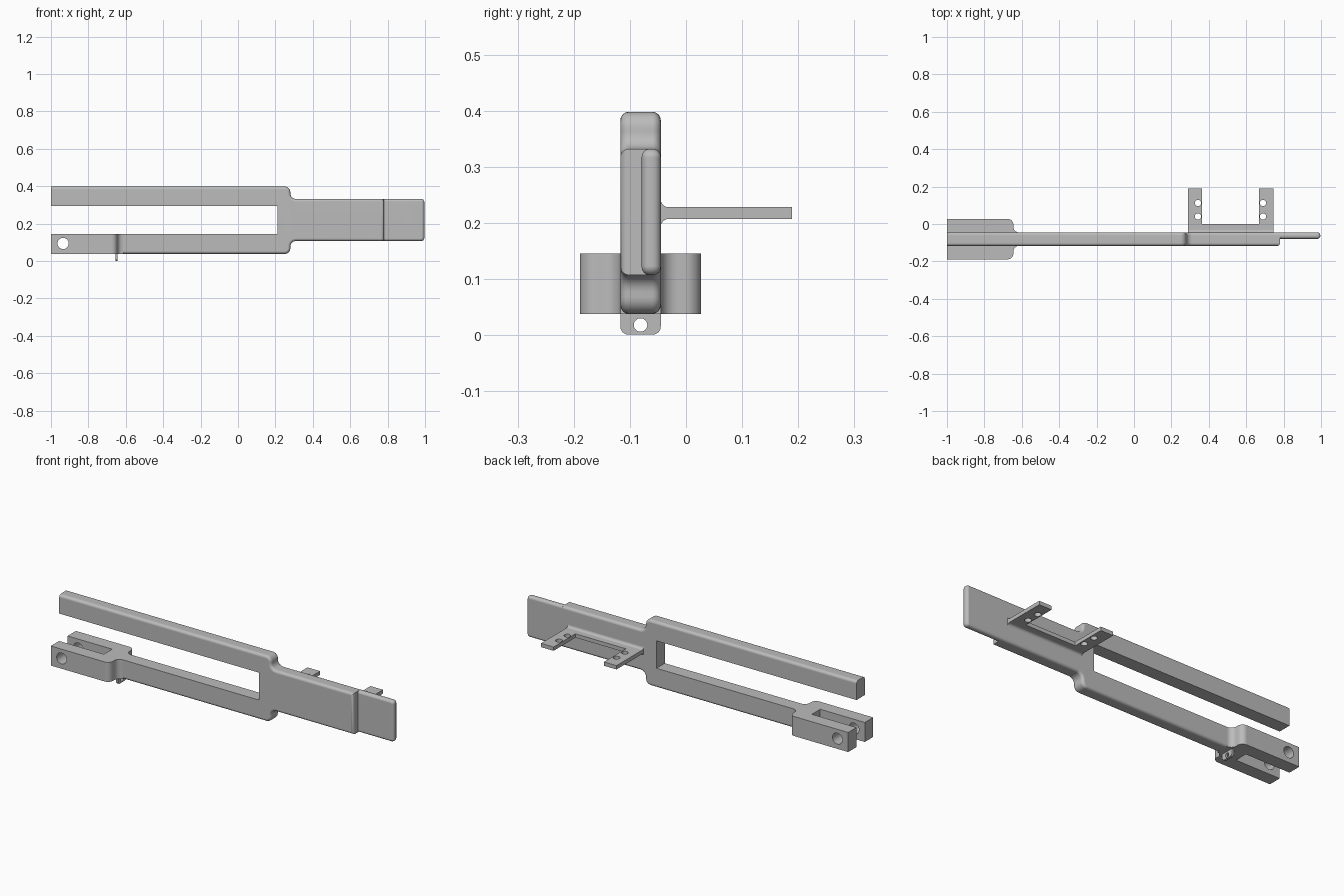
import bpy, bmesh, math
from mathutils import Vector, Matrix

cube = bpy.data.objects.get("Cube")
if cube:
    bpy.data.objects.remove(cube, do_unlink=True)

metal = bpy.data.materials.new("satin grey")
metal.use_nodes = True
metal.diffuse_color = (0.5, 0.5, 0.5, 1)
metal.node_tree.nodes["Principled BSDF"].inputs["Base Color"].default_value = (0.5, 0.5, 0.5, 1)

MAP = {"X": lambda a, b, t: (t, a, b),
       "Y": lambda a, b, t: (a, t, b),
       "Z": lambda a, b, t: (a, b, t)}
BACK, FRONT = -0.045, -0.117      # main bar faces
MID = (BACK + FRONT) / 2


def rounded(points, steps=6):
    """Replace each (a, b, radius) corner of a right-angled outline by an arc."""
    out = []
    for i, p in enumerate(points):
        c = Vector(p[:2])
        if len(p) == 2:
            out.append(c)
            continue
        u = (Vector(points[i - 1][:2]) - c).normalized() * p[2]
        v = (Vector(points[(i + 1) % len(points)][:2]) - c).normalized() * p[2]
        for k in range(steps + 1):
            s = k / steps * math.pi / 2
            out.append(c + u * (1 - math.sin(s)) + v * (1 - math.cos(s)))
    return out


def prism(name, outline, axis, lo, hi, soft=None, width=0.015):
    """Extrude an outline; round the cap edges whose midpoint passes soft."""
    bm = bmesh.new()
    pts = rounded(outline)
    caps = [[bm.verts.new(MAP[axis](p.x, p.y, t)) for p in pts] for t in (lo, hi)]
    faces = [bm.faces.new(c) for c in caps]
    for i in range(len(pts)):
        j = (i + 1) % len(pts)
        bm.faces.new((caps[0][i], caps[0][j], caps[1][j], caps[1][i]))
    bmesh.ops.recalc_face_normals(bm, faces=bm.faces)
    if soft:
        edges = {e for f in faces for e in f.edges
                 if soft((e.verts[0].co + e.verts[1].co) / 2)}
        bmesh.ops.bevel(bm, geom=list(edges), offset=width, segments=4,
                        profile=0.5, affect='EDGES', clamp_overlap=True)
    mesh = bpy.data.meshes.new(name)
    bm.to_mesh(mesh)
    bm.free()
    mesh.materials.append(metal)
    ob = bpy.data.objects.new(name, mesh)
    bpy.context.collection.objects.link(ob)
    return ob


def activate(ob):
    bpy.ops.object.select_all(action='DESELECT')
    ob.select_set(True)
    bpy.context.view_layer.objects.active = ob


def drill(ob, centre, radius, axis):
    """Cut a round through hole."""
    turn = {"X": Matrix.Rotation(math.pi / 2, 4, 'Y'),
            "Y": Matrix.Rotation(math.pi / 2, 4, 'X'),
            "Z": Matrix.Identity(4)}[axis]
    bm = bmesh.new()
    bmesh.ops.create_cone(bm, cap_ends=True, segments=32, radius1=radius, radius2=radius,
                          depth=0.6, matrix=Matrix.Translation(centre) @ turn)
    mesh = bpy.data.meshes.new("drill")
    bm.to_mesh(mesh)
    bm.free()
    mesh.materials.append(metal)
    cutter = bpy.data.objects.new("drill", mesh)
    cutter.hide_render = True
    bpy.context.collection.objects.link(cutter)
    activate(ob)
    mod = ob.modifiers.new("hole", 'BOOLEAN')
    mod.operation = 'DIFFERENCE'
    mod.solver = 'EXACT'
    mod.object = cutter
    bpy.ops.object.modifier_apply(modifier=mod.name)
    bpy.data.objects.remove(cutter, do_unlink=True)


# Main bar: two long arms joined to a solid block
R = 0.03
JOIN = -0.615
STEP = 0.78
bar = prism("main_bar", [
    (JOIN, 0.145), (JOIN, 0.038), (0.28, 0.038, R), (0.28, 0.107, R), (STEP, 0.107),
    (STEP, 0.332), (0.28, 0.332, R), (0.28, 0.398, R), (-1, 0.398), (-1, 0.295),
    (0.21, 0.295), (0.21, 0.145)], "Y", FRONT, BACK,
    soft=lambda m: (m.z < 0.11 or m.z > 0.33 or (m.x > 0.77 and m.y < MID))
    and JOIN + 0.001 < m.x)

# Thin tongue continuing the block, flush with its back
tongue = prism("tongue", [
    (STEP, 0.107), (0.996, 0.107, 0.016), (0.996, 0.332, 0.016), (STEP, 0.332)],
    "Y", -0.079, BACK, soft=lambda m: m.x > STEP + 0.001, width=0.014)

# Fork with a slot and a cross hole
OUT_F, OUT_B, NECK = -0.189, 0.027, -0.645
fork = prism("fork", [
    (-1, OUT_F), (NECK, OUT_F, R), (NECK, FRONT, R), (JOIN + 0.0001, FRONT),
    (JOIN + 0.0001, BACK), (NECK, BACK, R), (NECK, OUT_B, R), (-1, OUT_B),
    (-1, BACK), (-0.73, BACK), (-0.73, FRONT), (-1, FRONT)], "Z", 0.038, 0.145,
    soft=lambda m: abs(m.y - MID) > 0.0362 and m.x > -0.999)
drill(fork, (-0.935, MID, 0.094), 0.03, "Y")

# Small eyelet under the fork
eyelet = prism("eyelet", [
    (FRONT, 0.05), (FRONT, 0.001, 0.014), (BACK, 0.001, 0.014), (BACK, 0.05)],
    "X", -0.656, -0.644)
drill(eyelet, (-0.65, MID, 0.018), 0.012, "X")

# Rear bracket: U-shaped plate on a filleted root
X0, X1, ARM = 0.288, 0.745, 0.076
LOW, TOP, ROOT, TIP = 0.207, 0.228, -0.02, 0.189
plate = prism("bracket_plate", [
    (X0, ROOT), (X1, ROOT), (X1, TIP), (X1 - ARM, TIP), (X1 - ARM, 0),
    (X0 + ARM, 0), (X0 + ARM, TIP), (X0, TIP)], "Z", LOW, TOP)
for x in (0.342, 0.69):
    for y in (0.04, 0.112):
        drill(plate, (x, y, LOW), 0.017, "Z")
root = prism("bracket_root", [
    (BACK, 0.19), (BACK, LOW, 0.014), (ROOT, LOW), (ROOT, TOP),
    (BACK, TOP, 0.014), (BACK, 0.245)], "X", X0, X1)

# Smooth the rounded edges, keep the flats crisp
for ob in (bar, tongue, fork, eyelet, plate, root):
    activate(ob)
    bpy.ops.object.shade_smooth_by_angle(angle=math.radians(32))
    mod = ob.modifiers.new("flat_normals", 'WEIGHTED_NORMAL')
    mod.keep_sharp = True
